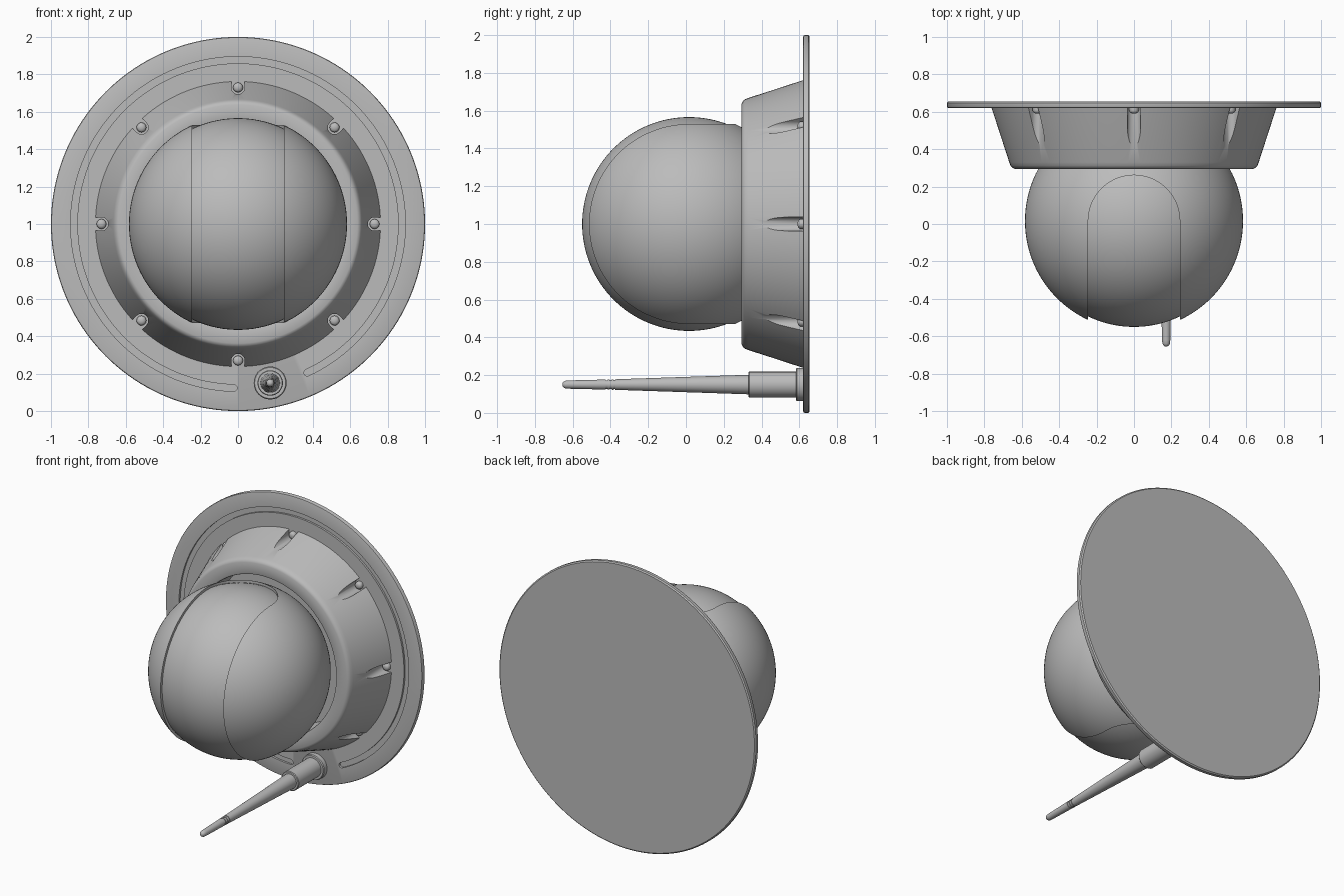
import bpy, bmesh, math
from math import sin, cos, pi, radians

cube = bpy.data.objects.get("Cube")
if cube:
    bpy.data.objects.remove(cube, do_unlink=True)

grey = bpy.data.materials.new("housing grey")
grey.use_nodes = True
GREY = (0.50, 0.50, 0.50, 1)
grey.diffuse_color = GREY
grey.node_tree.nodes["Principled BSDF"].inputs["Base Color"].default_value = GREY


def finish(name, bm):
    """Turn a bmesh into a named object."""
    bmesh.ops.remove_doubles(bm, verts=bm.verts, dist=1e-5)
    bmesh.ops.recalc_face_normals(bm, faces=bm.faces)
    me = bpy.data.meshes.new(name)
    bm.to_mesh(me)
    bm.free()
    me.materials.append(grey)
    ob = bpy.data.objects.new(name, me)
    bpy.context.collection.objects.link(ob)
    return ob


def lathe(name, profile, x=0.0, z=1.0, steps=128, closed=False):
    """Spin a (y, radius) profile about an axis parallel to y."""
    bm = bmesh.new()
    vs = [bm.verts.new((x + r, y, z)) for y, r in profile]
    pairs = list(zip(vs, vs[1:] + vs[:1])) if closed else list(zip(vs, vs[1:]))
    edges = [bm.edges.new(p) for p in pairs]
    bmesh.ops.spin(bm, geom=vs + edges, cent=(x, 0, z), axis=(0, 1, 0),
                   angle=2 * pi, steps=steps, use_merge=True)
    return finish(name, bm)


def prism(name, outline, offset):
    """Extrude a closed outline of 3D points by an offset."""
    bm = bmesh.new()
    face = bm.faces.new([bm.verts.new(p) for p in outline])
    new = bmesh.ops.extrude_face_region(bm, geom=[face])["geom"]
    bmesh.ops.translate(bm, vec=offset,
                        verts=[g for g in new if isinstance(g, bmesh.types.BMVert)])
    return finish(name, bm)


def select(ob):
    bpy.ops.object.select_all(action='DESELECT')
    ob.select_set(True)
    bpy.context.view_layer.objects.active = ob


def cut(ob, cutter):
    """Subtract the cutter and discard it."""
    mod = ob.modifiers.new("cut", 'BOOLEAN')
    mod.operation, mod.solver, mod.object = 'DIFFERENCE', 'EXACT', cutter
    select(ob)
    bpy.ops.object.modifier_apply(modifier=mod.name)
    bpy.data.objects.remove(cutter, do_unlink=True)


def smooth(ob, angle=28):
    select(ob)
    bpy.ops.object.shade_smooth_by_angle(angle=radians(angle))


def ball_profile(cy, r, n=64):
    return [(cy - r * cos(pi * i / n), r * sin(pi * i / n)) for i in range(n + 1)]


# Back plate with rounded rim
plate = lathe("back_plate", [(0.655, 0), (0.655, 0.992), (0.648, 1.0), (0.628, 1.0),
                             (0.622, 0.997), (0.62, 0.992), (0.62, 0)], steps=160)

# Seal groove: an arc with rounded ends, open around the antenna
R, W, A0, A1, N = 0.877, 0.018, radians(-65), radians(268.5), 140
arc = [A0 + (A1 - A0) * i / N for i in range(N + 1)]
pts = [((R + W) * cos(a), (R + W) * sin(a)) for a in arc]
pts += [(R * cos(A1) + W * cos(A1 + t), R * sin(A1) + W * sin(A1 + t))
        for t in [pi * k / 8 for k in range(1, 8)]]
pts += [((R - W) * cos(a), (R - W) * sin(a)) for a in reversed(arc)]
pts += [(R * cos(A0) + W * cos(A0 + t), R * sin(A0) + W * sin(A0 + t))
        for t in [pi + pi * k / 8 for k in range(1, 8)]]
cut(plate, prism("groove_cutter", [(x, 0.60, 1 + z) for x, z in pts], (0, 0.034, 0)))
smooth(plate)

# Conical housing with a filleted front lip and an open socket
housing = lathe("housing", [(0.622, 0.763), (0.33, 0.667), (0.312, 0.66), (0.301, 0.651),
                            (0.295, 0.638), (0.295, 0.566), (0.298, 0.558), (0.306, 0.555),
                            (0.56, 0.555), (0.56, 0.02), (0.622, 0.02)], closed=True)
# Eight screw channels down the cone
SCREW_R, SLOT = 0.73, 0.036
for k in range(8):
    a = k * pi / 4
    u = [(0.1, -SLOT)] + [(SLOT * cos(t), SLOT * sin(t)) for t in
                          [-pi / 2 - pi * i / 16 for i in range(17)]] + [(0.1, SLOT)]
    outline = [((SCREW_R + d) * cos(a) - s * sin(a), 0.2,
                1 + (SCREW_R + d) * sin(a) + s * cos(a)) for d, s in u]
    cut(housing, prism("channel_cutter", outline, (0, 0.5, 0)))
smooth(housing)

# Screws with domed heads
for k in range(8):
    a = k * pi / 4
    smooth(lathe(f"screw_{k + 1}", [(0.625, 0.026), (0.608, 0.026), (0.6, 0.024), (0.594, 0.018),
                                    (0.591, 0.009), (0.59, 0)],
                 SCREW_R * cos(a), 1 + SCREW_R * sin(a), 24), 40)

# Inner ball, seen as the band down the middle
CY = 0.016
smooth(lathe("inner_ball", ball_profile(CY, 0.566)))

# Outer shell with an arch-ended slot cut through top, front and bottom
shell = lathe("outer_shell", ball_profile(CY, 0.583))
cut(shell, lathe("hollow_cutter", ball_profile(CY, 0.560)))
H = 0.245
slot = [(-H, -1), (H, -1)] + [(H * cos(pi * i / 32), CY + H * sin(pi * i / 32)) for i in range(33)]
cut(shell, prism("slot_cutter", [(x, y, 0.2) for x, y in slot], (0, 0, 1.6)))
smooth(shell)

# Antenna: washer, sleeve and tapered whip with a notched band
AX, AZ = 0.172, 0.15
smooth(lathe("antenna_washer", [(0.63, 0), (0.63, 0.088), (0.588, 0.088), (0.582, 0.083),
                                (0.582, 0)], AX, AZ, 48))
smooth(lathe("antenna_sleeve", [(0.6, 0), (0.6, 0.068), (0.335, 0.068), (0.33, 0.064),
                                (0.33, 0)], AX, AZ, 48))
whip = [(0.34, 0), (0.34, 0.052)]
for y in (-0.38, -0.40, -0.42):
    r = 0.052 - 0.0335 * (0.34 - y)
    whip += [(y + 0.005, r), (y + 0.005, r - 0.004), (y - 0.005, r - 0.004), (y - 0.005, r)]
whip += [(-0.62, 0.022), (-0.64, 0.020), (-0.65, 0.014), (-0.655, 0.006), (-0.655, 0)]
smooth(lathe("antenna_whip", whip, AX, AZ, 32), 35)
